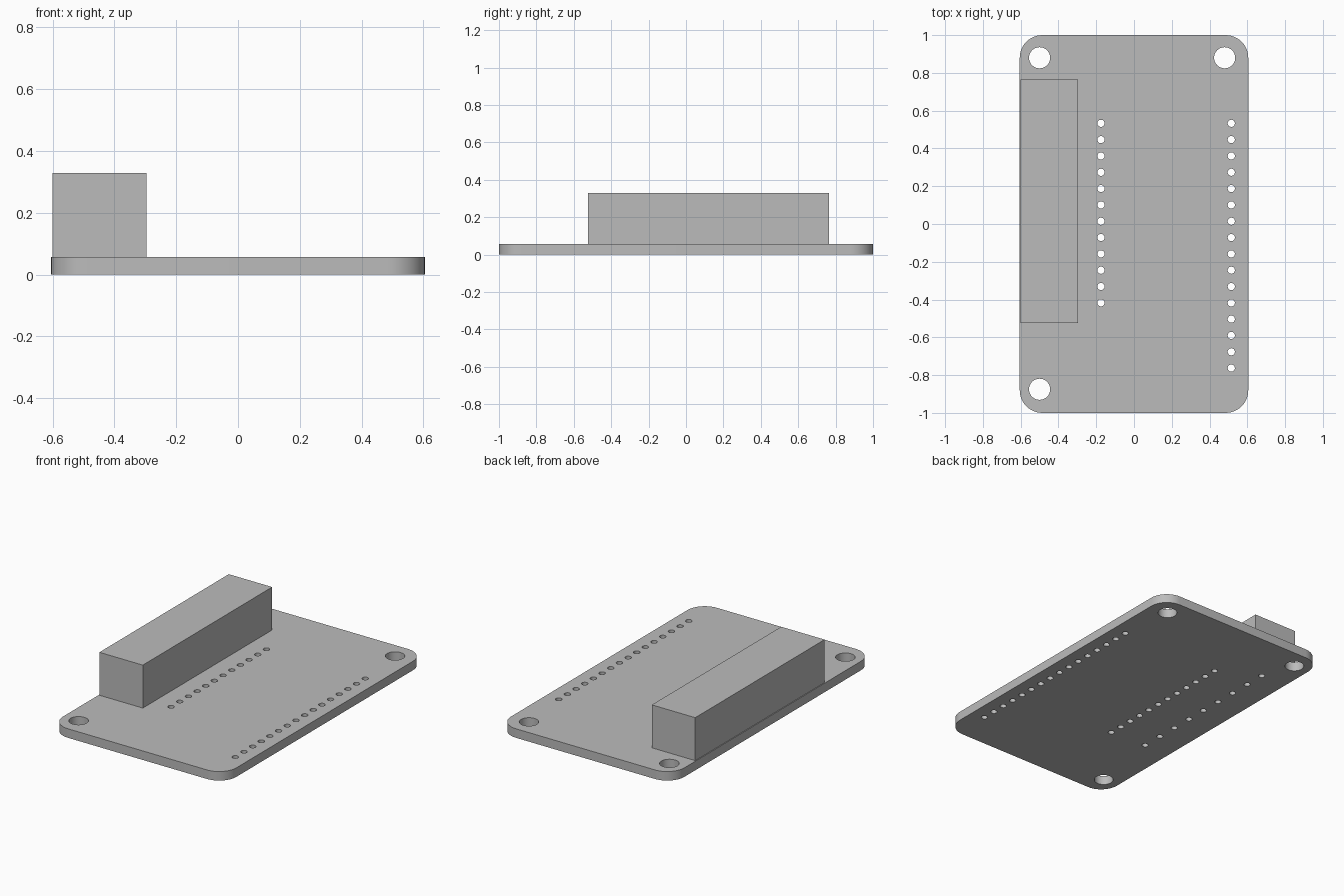
import bpy, bmesh
from mathutils import Matrix

if "Cube" in bpy.data.objects:
    bpy.data.objects.remove(bpy.data.objects["Cube"], do_unlink=True)

BOARD = (1.21, 2.0, 0.057)
PITCH = 0.0864

grey = bpy.data.materials.new("plain grey")
grey.use_nodes = True
grey.diffuse_color = (0.5, 0.5, 0.5, 1)
grey.node_tree.nodes["Principled BSDF"].inputs["Base Color"].default_value = (0.5, 0.5, 0.5, 1)


def add_object(name, bm):
    mesh = bpy.data.meshes.new(name)
    bm.to_mesh(mesh)
    bm.free()
    mesh.materials.append(grey)
    obj = bpy.data.objects.new(name, mesh)
    bpy.context.collection.objects.link(obj)
    return obj


def box(low, high):
    bm = bmesh.new()
    size = [b - a for a, b in zip(low, high)]
    centre = [(a + b) / 2 for a, b in zip(low, high)]
    bmesh.ops.create_cube(bm, size=1, matrix=Matrix.Translation(centre) @ Matrix.Diagonal((*size, 1)))
    return bm


# Circuit board with rounded corners
w, d, h = BOARD
bm = box((-w / 2, -d / 2, 0), (w / 2, d / 2, h))
corners = [e for e in bm.edges if abs(e.verts[0].co.z - e.verts[1].co.z) > h / 2]
bmesh.ops.bevel(bm, geom=corners, offset=0.12, segments=12, profile=0.5, affect='EDGES')
board = add_object("circuit_board", bm)

# Mounting holes, two pin rows and the connector's solder holes
holes = [(-0.5, 0.88, 0.056), (0.48, 0.88, 0.056), (-0.5, -0.875, 0.056)]
holes += [(-0.175, 0.533 - i * PITCH, 0.019) for i in range(12)]
holes += [(0.515, 0.533 - i * PITCH, 0.019) for i in range(16)]
holes += [(-0.426, -0.405 + i * 0.134, 0.019) for i in range(9)]
bm = bmesh.new()
for x, y, r in holes:
    bmesh.ops.create_cone(bm, cap_ends=True, segments=32, radius1=r, radius2=r, depth=4 * h,
                          matrix=Matrix.Translation((x, y, h / 2)))
drills = add_object("hole_cutter", bm)
drills.hide_render = True

cut = board.modifiers.new("holes", 'BOOLEAN')
cut.operation = 'DIFFERENCE'
cut.solver = 'EXACT'
cut.object = drills
bpy.ops.object.select_all(action='DESELECT')
board.select_set(True)
bpy.context.view_layer.objects.active = board
bpy.ops.object.modifier_apply(modifier=cut.name)
bpy.data.objects.remove(drills, do_unlink=True)
bpy.ops.object.shade_smooth_by_angle()

# Connector block standing on the board
add_object("connector_block", box((-0.6, -0.525, h), (-0.297, 0.765, 0.328)))
